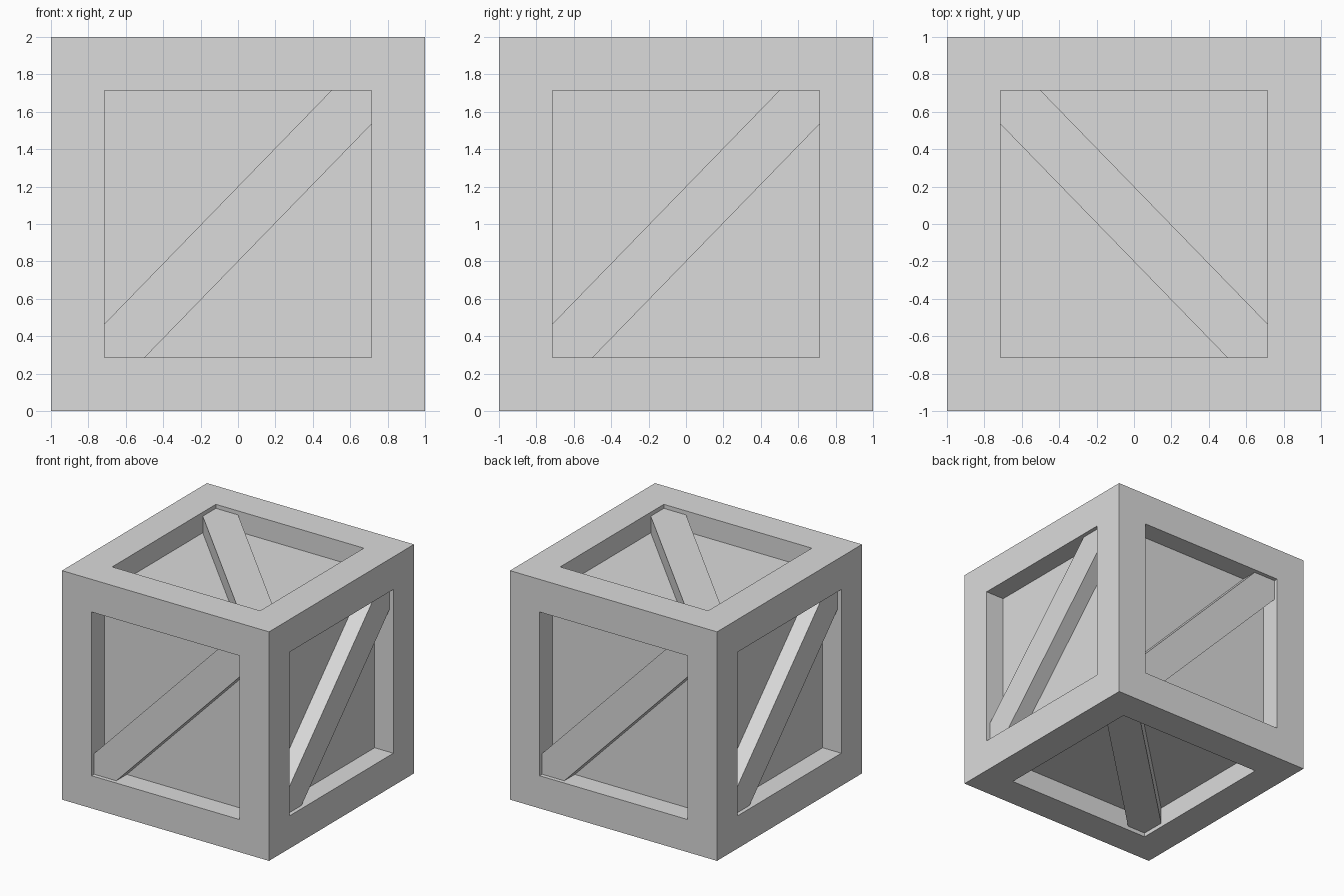
import bpy
import bmesh
from mathutils import Vector

HALF = 1.0         # half the crate's side
RIM = 0.285        # width of the frame boards
PANEL = 0.18       # depth of the panels below the frame
BRACE = 0.035      # depth of the braces below the frame
OPEN = HALF - RIM  # half the opening

default_cube = bpy.data.objects.get("Cube")
if default_cube:
    bpy.data.objects.remove(default_cube, do_unlink=True)

grey = bpy.data.materials.new("light grey")
grey.use_nodes = True
grey.diffuse_color = (0.71, 0.71, 0.71, 1)
grey.node_tree.nodes["Principled BSDF"].inputs["Base Color"].default_value = (0.71, 0.71, 0.71, 1)


def add_object(name, bm):
    bmesh.ops.recalc_face_normals(bm, faces=bm.faces[:])
    mesh = bpy.data.meshes.new(name)
    bm.to_mesh(mesh)
    bm.free()
    mesh.materials.append(grey)
    obj = bpy.data.objects.new(name, mesh)
    obj.location.z = HALF
    bpy.context.collection.objects.link(obj)
    return obj


# Crate body: a cube with a sunken panel on every side
bm = bmesh.new()
bmesh.ops.create_cube(bm, size=2 * HALF)
sides = bm.faces[:]
bmesh.ops.inset_individual(bm, faces=sides, thickness=RIM, use_even_offset=True)
sunk = bmesh.ops.extrude_discrete_faces(bm, faces=sides)["faces"]
for face in sunk:
    face.normal_update()
    bmesh.ops.translate(bm, verts=face.verts[:], vec=-face.normal * PANEL)
add_object("crate_frame", bm)

# Diagonal braces: one board across each panel, trimmed by the opening
LONG, SHORT = 0.5, 0.535
half_profile = [(-OPEN, -SHORT), (-OPEN, -OPEN), (-LONG, -OPEN)]
profile = half_profile + [(-u, -v) for u, v in half_profile]

X, Y, Z = Vector((1, 0, 0)), Vector((0, 1, 0)), Vector((0, 0, 1))
placements = {  # name: across, along, outward
    "front": (X, Z, -Y),
    "back": (-X, Z, Y),
    "left": (Y, Z, X),
    "right": (-Y, Z, -X),
    "top": (-X, Y, Z),
    "bottom": (Y, X, -Z),
}
for side, (across, along, out) in placements.items():
    bm = bmesh.new()
    base = out * (HALF - PANEL)
    face = bm.faces.new([bm.verts.new(across * u + along * v + base) for u, v in profile])
    grown = bmesh.ops.extrude_face_region(bm, geom=[face], use_keep_orig=True)["geom"]
    verts = [g for g in grown if isinstance(g, bmesh.types.BMVert)]
    bmesh.ops.translate(bm, verts=verts, vec=out * (PANEL - BRACE))
    add_object(side + "_brace", bm)
